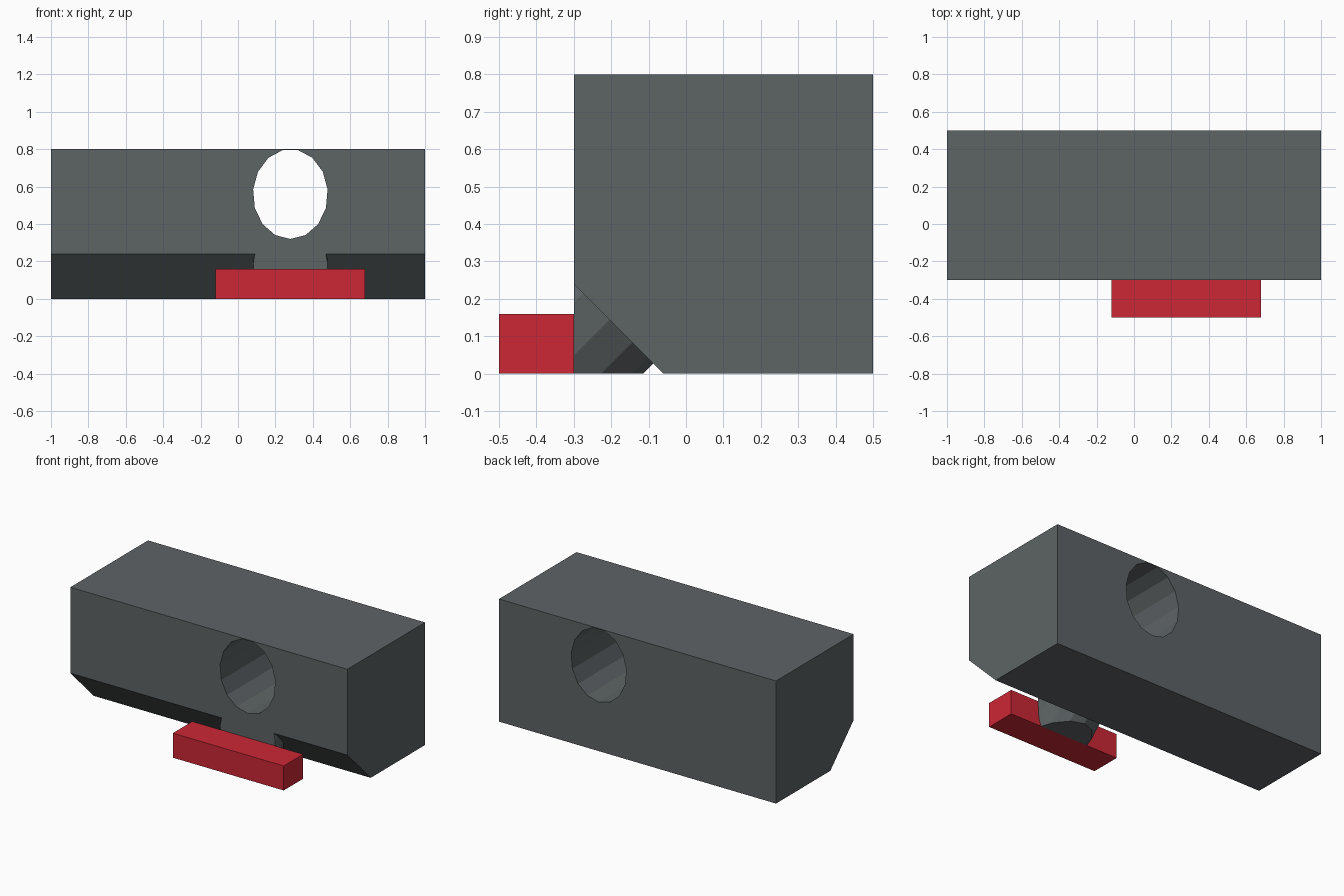
import bpy, bmesh
from math import sin, cos, pi, radians
from mathutils import Matrix, Vector

if "Cube" in bpy.data.objects:
    bpy.data.objects.remove(bpy.data.objects["Cube"])


def prism(name, points, direction):
    """Extrude a closed 3D outline along a vector into a solid."""
    bm = bmesh.new()
    face = bm.faces.new([bm.verts.new(p) for p in points])
    ext = bmesh.ops.extrude_face_region(bm, geom=[face], use_keep_orig=True)
    verts = [g for g in ext["geom"] if isinstance(g, bmesh.types.BMVert)]
    bmesh.ops.translate(bm, verts=verts, vec=direction)
    bmesh.ops.recalc_face_normals(bm, faces=bm.faces)
    mesh = bpy.data.meshes.new(name)
    bm.to_mesh(mesh)
    bm.free()
    obj = bpy.data.objects.new(name, mesh)
    bpy.context.collection.objects.link(obj)
    return obj


def box(name, x, y, z):
    outline = [(x[0], y[0], z[0]), (x[0], y[1], z[0]), (x[0], y[1], z[1]), (x[0], y[0], z[1])]
    return prism(name, outline, (x[1] - x[0], 0, 0))


def oval_bar(name, centre, tilt, start, end):
    """15-sided oval bar along y, tilted about x."""
    rot = Matrix.Rotation(tilt, 3, 'X')
    ring = []
    for i in range(15):
        a = 2 * pi * i / 15
        ring.append(Vector(centre) + rot @ Vector((0.2 * sin(a), start, -0.24 * cos(a))))
    return prism(name, ring, rot @ Vector((0, end - start, 0)))


def subtract(target, cutter):
    mod = target.modifiers.new("cut", 'BOOLEAN')
    mod.operation = 'DIFFERENCE'
    mod.solver = 'EXACT'
    mod.object = cutter
    bpy.context.view_layer.update()
    deps = bpy.context.evaluated_depsgraph_get()
    mesh = bpy.data.meshes.new_from_object(target.evaluated_get(deps))
    target.modifiers.clear()
    target.data = mesh
    bpy.data.objects.remove(cutter)


def paint(obj, name, colour):
    mat = bpy.data.materials.new(name)
    mat.diffuse_color = (*colour, 1)
    mat.use_nodes = True
    mat.node_tree.nodes["Principled BSDF"].inputs["Base Color"].default_value = mat.diffuse_color
    obj.data.materials.clear()
    obj.data.materials.append(mat)


# Main block
body = box("body", (-1, 1), (-0.3, 0.5), (0, 0.8))

# Sloped cut along the lower front edge, leaving a tilted oval stub
wedge = prism("wedge_cutter", [(-1.1, -0.5, 0.44), (-1.1, -0.5, -0.2), (-1.1, 0.14, -0.2)], (2.2, 0, 0))
stub_y, stub_z = -0.257, 0.197
subtract(wedge, oval_bar("stub_shape", (0.28, stub_y, stub_z), radians(45), -0.9, 0.4))
subtract(body, wedge)

# Oval through hole
subtract(body, oval_bar("hole_cutter", (0.28, 0, 0.56), 0, -0.6, 0.8))
paint(body, "dark_grey", (0.11, 0.125, 0.13))

# Red bar in front
bar = box("front_bar", (-0.12, 0.68), (-0.5, -0.3), (0, 0.16))
paint(bar, "red", (0.6, 0.02, 0.035))
